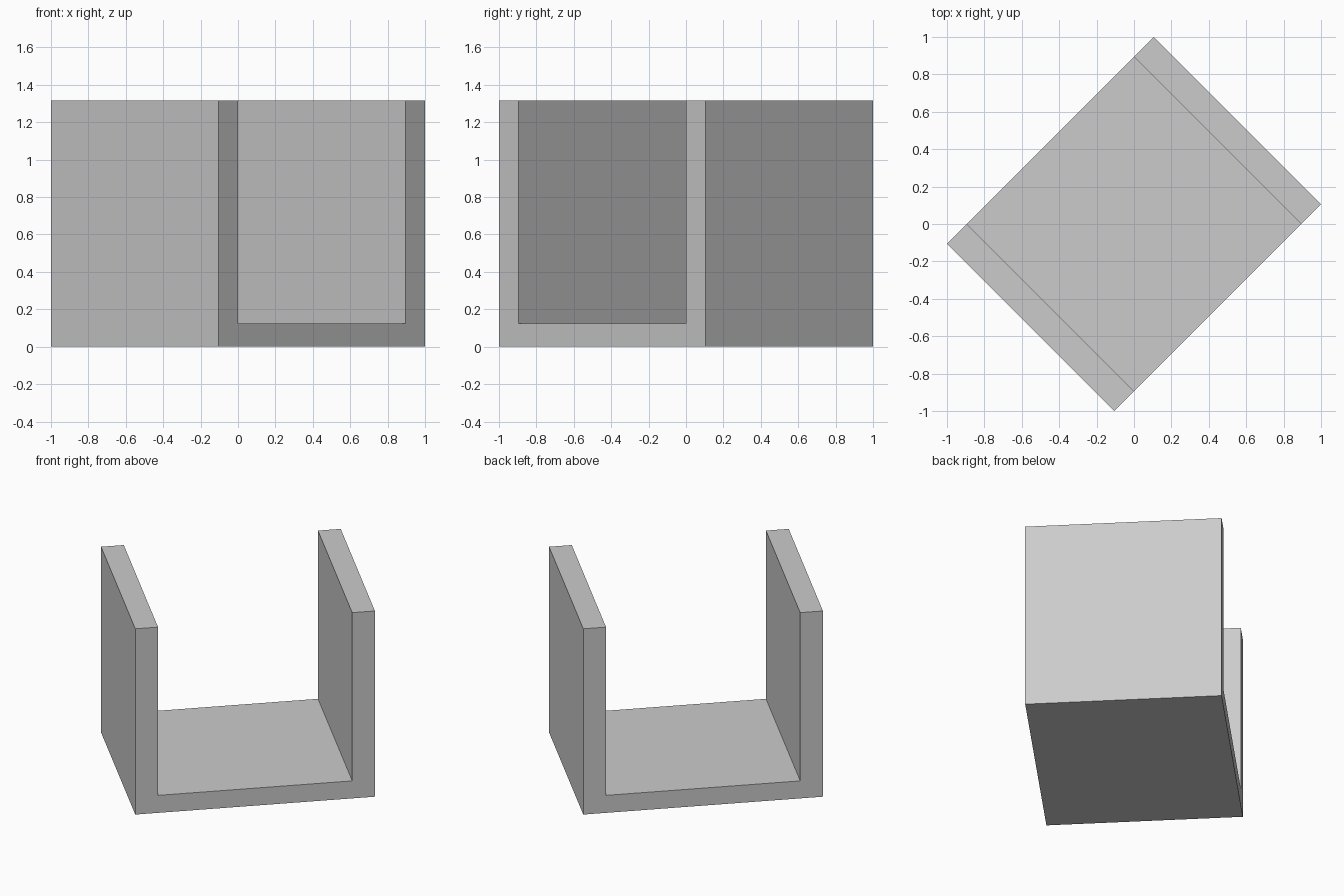
import bpy, bmesh
from math import radians
from mathutils import Matrix

if "Cube" in bpy.data.objects:
    bpy.data.objects.remove(bpy.data.objects["Cube"])

WIDTH, DEPTH = 0.7813, 0.633     # half extents before the 45 degree turn
INNER, FLOOR, TOP = 0.633, 0.124, 1.316

# U-shaped cross-section: floor with a wall on each side
profile = [(-WIDTH, 0), (WIDTH, 0), (WIDTH, TOP), (INNER, TOP),
           (INNER, FLOOR), (-INNER, FLOOR), (-INNER, TOP), (-WIDTH, TOP)]

bm = bmesh.new()
face = bm.faces.new([bm.verts.new((x, -DEPTH, z)) for x, z in profile])

# Extrude the section through the depth of the channel
result = bmesh.ops.extrude_face_region(bm, geom=[face], use_keep_orig=True)
moved = [g for g in result["geom"] if isinstance(g, bmesh.types.BMVert)]
bmesh.ops.translate(bm, verts=moved, vec=(0, 2 * DEPTH, 0))
bmesh.ops.recalc_face_normals(bm, faces=bm.faces)

# Turn the channel diagonally
bmesh.ops.rotate(bm, verts=bm.verts, matrix=Matrix.Rotation(radians(45), 3, 'Z'))

mesh = bpy.data.meshes.new("u_channel")
bm.to_mesh(mesh)
bm.free()
bpy.context.collection.objects.link(bpy.data.objects.new("u_channel", mesh))
